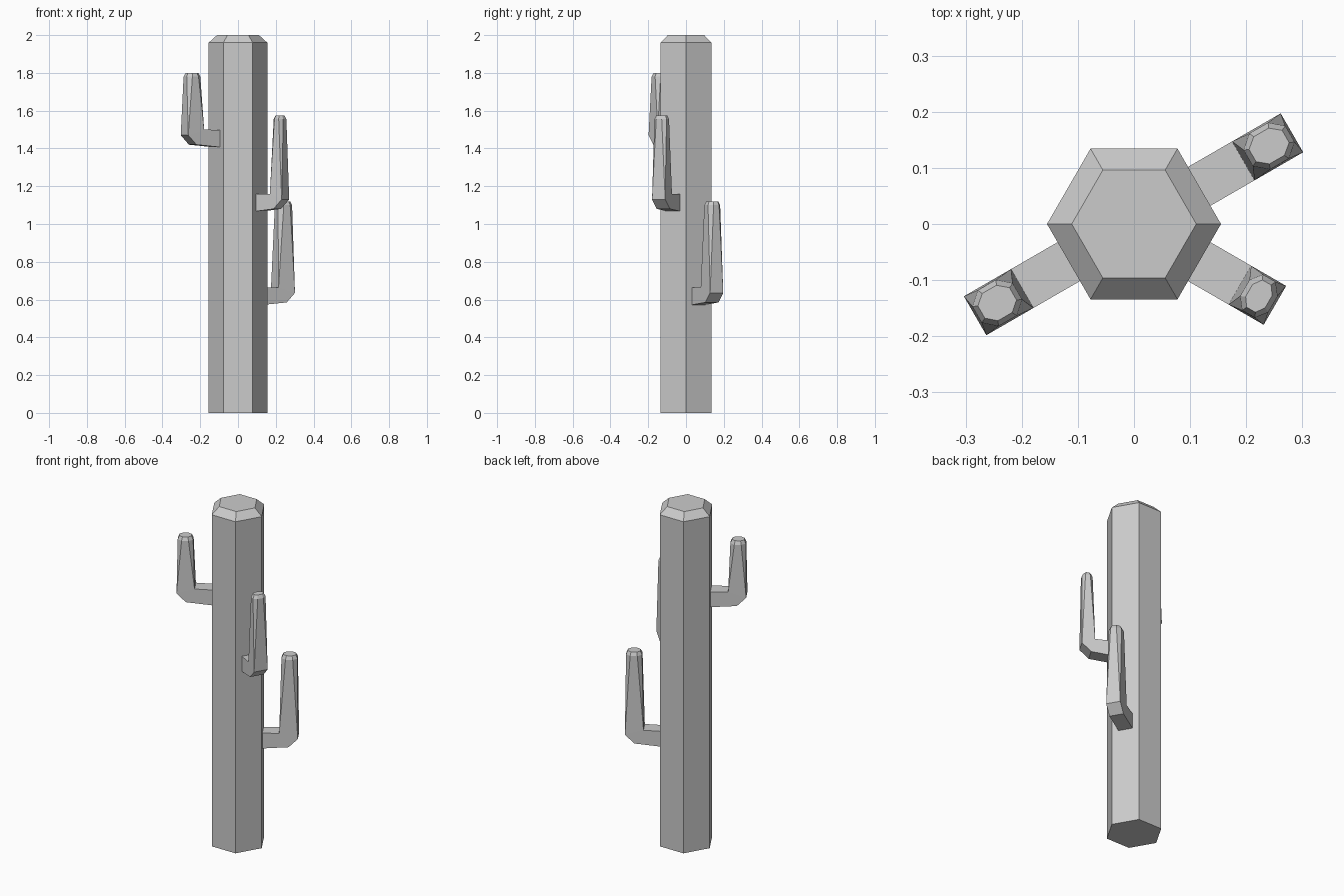
import bpy, bmesh
from math import radians, cos, sin
from mathutils import Matrix, Vector

if "Cube" in bpy.data.objects:
    bpy.data.objects.remove(bpy.data.objects["Cube"])

grey = bpy.data.materials.new("plain grey")
grey.use_nodes = True
COLOUR = (0.6, 0.6, 0.6, 1)
grey.diffuse_color = COLOUR
grey.node_tree.nodes["Principled BSDF"].inputs["Base Color"].default_value = COLOUR


def finish(name, bm):
    bmesh.ops.recalc_face_normals(bm, faces=bm.faces[:])
    mesh = bpy.data.meshes.new(name)
    bm.to_mesh(mesh)
    bm.free()
    mesh.materials.append(grey)
    obj = bpy.data.objects.new(name, mesh)
    bpy.context.collection.objects.link(obj)
    return obj


def bridge(bm, low, high):
    n = len(low)
    for i in range(n):
        j = (i + 1) % n
        bm.faces.new((low[i], low[j], high[j], high[i]))


# Hexagonal trunk with a chamfered top
bm = bmesh.new()
rings = []
for radius, z in ((0.155, 0), (0.155, 1.96), (0.111, 2)):
    angles = [radians(60 * i) for i in range(6)]
    rings.append([bm.verts.new((radius * cos(a), radius * sin(a), z)) for a in angles])
bridge(bm, rings[0], rings[1])
bridge(bm, rings[1], rings[2])
bm.faces.new(rings[0])
bm.faces.new(rings[2])
finish("trunk", bm)


def octagon(bm, centre, half_r, half_w, z):
    """Chamfered rectangle, two corners per side, counter-clockwise."""
    k = 0.45
    shape = ((1, -k), (1, k), (k, 1), (-k, 1), (-1, k), (-1, -k), (-k, -1), (k, -1))
    return [bm.verts.new((centre + x * half_r, y * half_w, z)) for x, y in shape]


def arm(name, angle, base, top, inner, outer):
    bm = bmesh.new()
    width = 0.04
    # Bent elbow: side outline shared by both flanks
    outline = ((0.11, base), (outer - 0.05, base + 0.015), (outer, base + 0.065),
               (inner, base + 0.095), (0.11, base + 0.092))
    right, left = [[bm.verts.new((r, side, z)) for r, z in outline]
                   for side in (-width, width)]
    bm.faces.new(right)
    bm.faces.new(left)
    for i in (0, 1, 3, 4):
        j = (i + 1) % 5
        bm.faces.new((right[i], right[j], left[j], left[i]))
    # Upright: square foot tapering into an octagonal, chamfered tip
    centre = (inner + outer) / 2 + 0.003
    half = (outer - inner) / 2 - 0.007
    rim = octagon(bm, centre, half, 0.037, top - 0.02)
    cap = octagon(bm, centre, half - 0.009, 0.028, top)
    foot = [right[2], left[2], left[3], right[3]]
    for i in range(4):
        j = (i + 1) % 4
        bm.faces.new((foot[i], foot[j], rim[2 * i + 1], rim[2 * i]))
        bm.faces.new((foot[j], rim[(2 * i + 2) % 8], rim[2 * i + 1]))
    bridge(bm, rim, cap)
    bm.faces.new(cap)
    bm.transform(Matrix.Rotation(radians(angle), 4, "Z"))
    finish(name, bm)


arm("low_arm", 30, 0.57, 1.12, 0.225, 0.325)
arm("middle_arm", -30, 1.065, 1.575, 0.218, 0.29)
arm("high_arm", 210, 1.405, 1.80, 0.23, 0.327)
